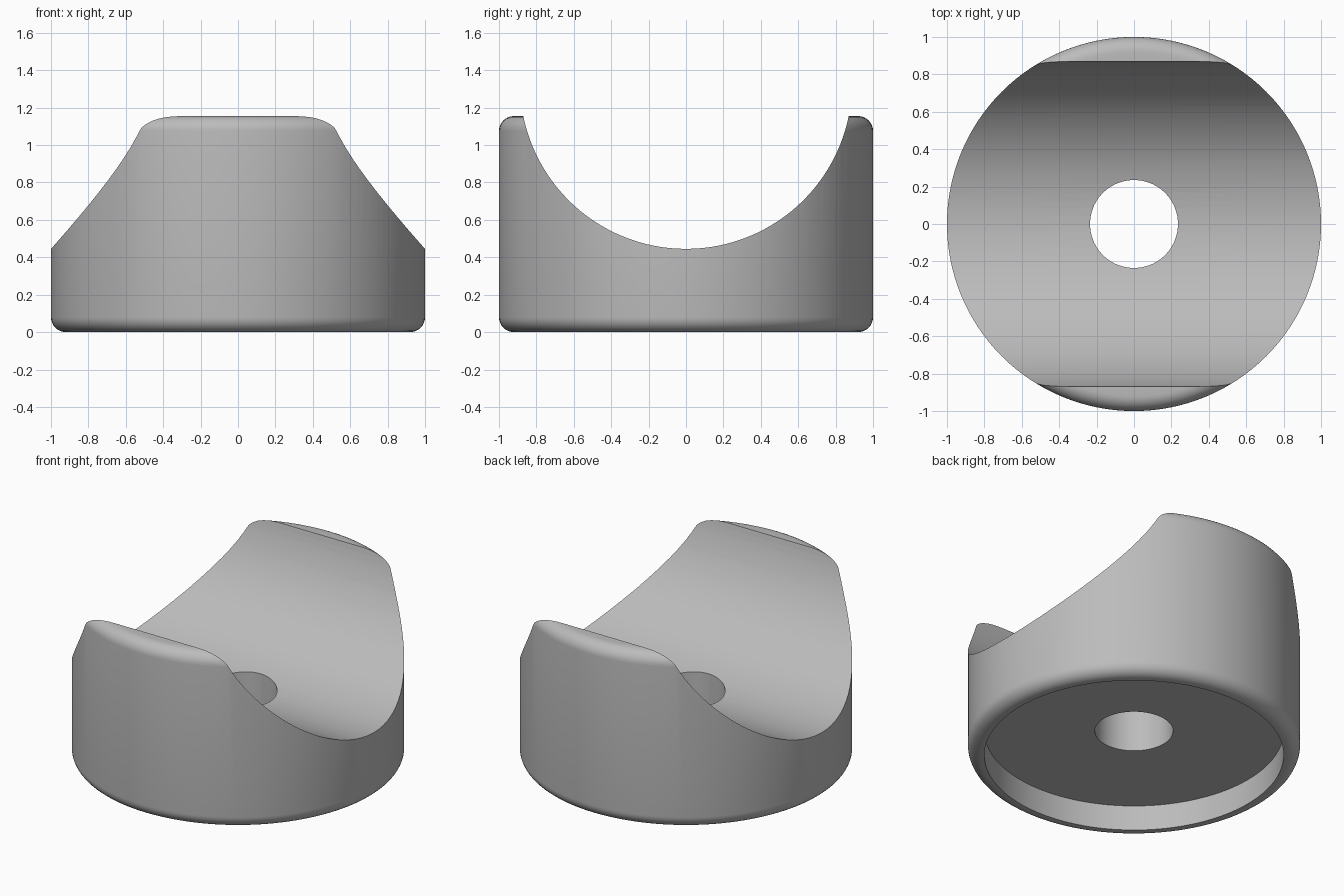
import bpy, bmesh
from math import pi, sin, cos, radians
from mathutils import Matrix

cube = bpy.data.objects.get("Cube")
if cube:
    bpy.data.objects.remove(cube, do_unlink=True)

HEIGHT, FILLET = 1.155, 0.08
HOLE_R, RECESS_R, RECESS_D = 0.235, 0.9, 0.167
TROUGH_R, TROUGH_Z = 0.888, 1.333
SEGMENTS = 128

grey = bpy.data.materials.new("grey")
grey.use_nodes = True
colour = (0.5, 0.5, 0.5, 1)
grey.diffuse_color = colour
grey.node_tree.nodes["Principled BSDF"].inputs["Base Color"].default_value = colour


def add_object(name, bm):
    bmesh.ops.recalc_face_normals(bm, faces=bm.faces)
    mesh = bpy.data.meshes.new(name)
    bm.to_mesh(mesh)
    bm.free()
    mesh.materials.append(grey)
    obj = bpy.data.objects.new(name, mesh)
    bpy.context.collection.objects.link(obj)
    return obj


def fillet(z, start):
    """Quarter round on the outer rim, as radius and height pairs."""
    angles = [radians(start + 90 * i / 8) for i in range(9)]
    return [(1 - FILLET + FILLET * cos(a), z + FILLET * sin(a)) for a in angles]


# Body: ring profile with rounded rims, underside recess and central bore
profile = [(HOLE_R, RECESS_D), (RECESS_R, RECESS_D), (RECESS_R, 0)]
profile += fillet(FILLET, -90) + fillet(HEIGHT - FILLET, 0)
profile.append((HOLE_R, HEIGHT))
bm = bmesh.new()
rings = []
for s in range(SEGMENTS):
    a = 2 * pi * s / SEGMENTS
    rings.append([bm.verts.new((r * cos(a), r * sin(a), z)) for r, z in profile])
for s, ring in enumerate(rings):
    after = rings[(s + 1) % SEGMENTS]
    for i in range(len(profile)):
        j = (i + 1) % len(profile)
        bm.faces.new((ring[i], after[i], after[j], ring[j]))
body = add_object("saddle_body", bm)

# Trough: round cutter lying along x
bm = bmesh.new()
bmesh.ops.create_cone(bm, cap_ends=True, segments=SEGMENTS, radius1=TROUGH_R,
                      radius2=TROUGH_R, depth=3,
                      matrix=Matrix.Translation((0, 0, TROUGH_Z)) @ Matrix.Rotation(pi / 2, 4, 'Y'))
cutter = add_object("trough_cutter", bm)
cutter.hide_render = True

cut = body.modifiers.new("trough", 'BOOLEAN')
cut.operation = 'DIFFERENCE'
cut.solver = 'EXACT'
cut.object = cutter
bpy.context.view_layer.objects.active = body
bpy.ops.object.select_all(action='DESELECT')
body.select_set(True)
bpy.ops.object.modifier_apply(modifier=cut.name)
bpy.data.objects.remove(cutter, do_unlink=True)

# Smooth rounds, crisp cut edges
bpy.ops.object.shade_smooth_by_angle(angle=radians(30))
